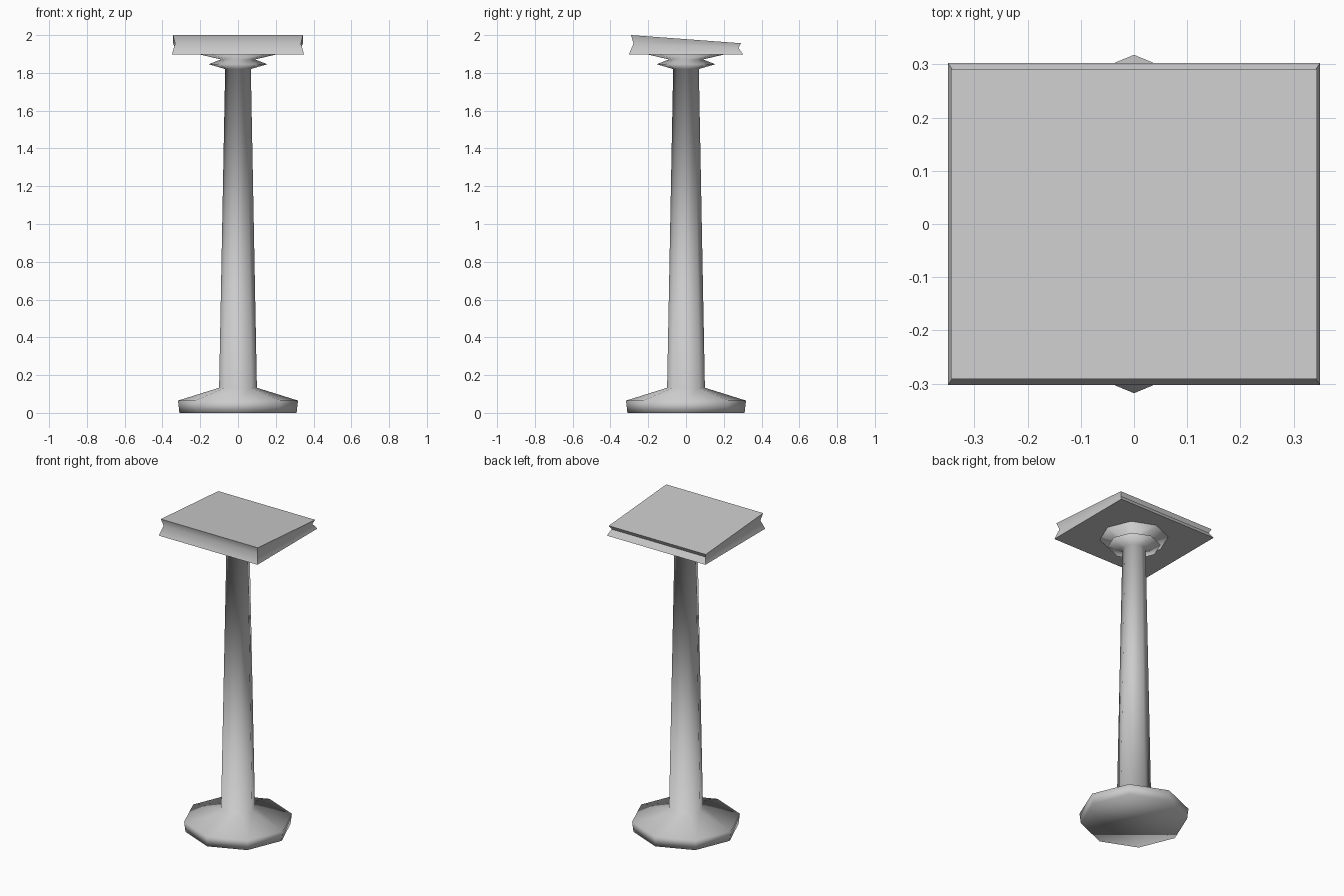
import bpy, bmesh, math

if "Cube" in bpy.data.objects:
    bpy.data.objects.remove(bpy.data.objects["Cube"])


def loft(name, rings):
    """Bridge equal-length point rings from bottom to top and cap the ends."""
    bm = bmesh.new()
    loops = [[bm.verts.new(p) for p in ring] for ring in rings]
    n = len(loops[0])
    for lo, hi in zip(loops, loops[1:]):
        for i in range(n):
            j = (i + 1) % n
            bm.faces.new((lo[i], lo[j], hi[j], hi[i]))
    bm.faces.new(loops[0][::-1])
    bm.faces.new(loops[-1])
    mesh = bpy.data.meshes.new(name)
    bm.to_mesh(mesh)
    bm.free()
    obj = bpy.data.objects.new(name, mesh)
    bpy.context.collection.objects.link(obj)
    return obj


def octagon(r, z):
    return [(r * math.cos(i * math.pi / 4), r * math.sin(i * math.pi / 4), z)
            for i in range(8)]


def rectangle(x, y, z_front, z_back):
    return [(-x, -y, z_front), (x, -y, z_front), (x, y, z_back), (-x, y, z_back)]


# Octagonal foot, tapered shaft, collar and flared neck
profile = [(0.31, 0), (0.318, 0.065), (0.10, 0.133), (0.068, 1.82),
           (0.155, 1.846), (0.09, 1.871), (0.20, 1.897)]
pedestal = loft("pedestal", [octagon(r, z) for r, z in profile])
pedestal.data.polygons.foreach_set("use_smooth", [True] * len(pedestal.data.polygons))

# Sloping top slab with pinched sides
slab = loft("sloped_top", [rectangle(0.35, 0.303, 1.897, 1.897),
                           rectangle(0.333, 0.278, 1.955, 1.933),
                           rectangle(0.344, 0.291, 2.0, 1.957)])

# Keep slab corners crisp while softening the pinch
bpy.ops.object.select_all(action='DESELECT')
slab.select_set(True)
bpy.context.view_layer.objects.active = slab
bpy.ops.object.shade_smooth_by_angle(angle=math.radians(60))
